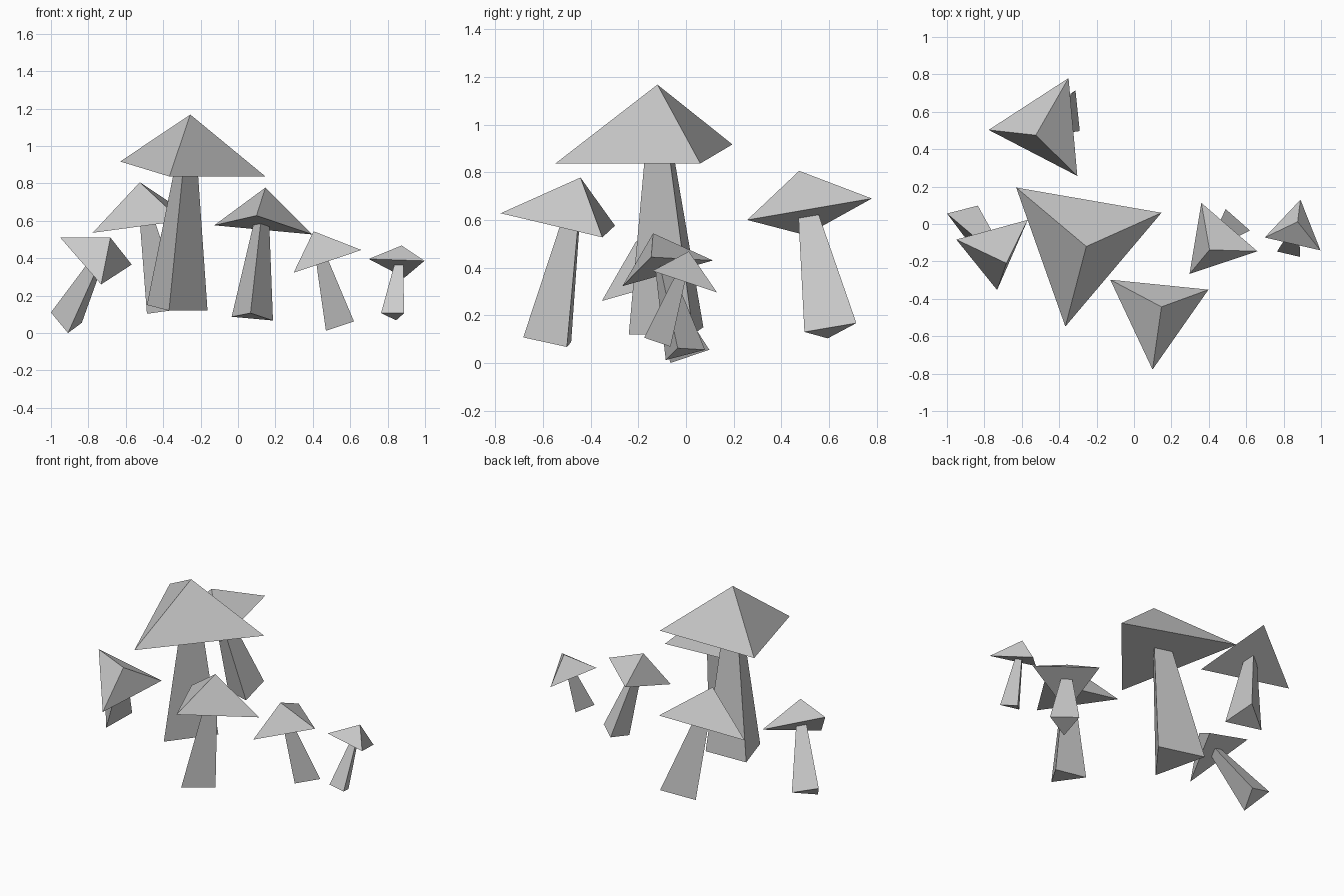
import bpy
from mathutils import Vector

STEM_TAPER = 0.39   # stem top size relative to its foot


def add_mesh(name, verts, faces):
    mesh = bpy.data.meshes.new(name)
    mesh.from_pydata(verts, [], faces)
    obj = bpy.data.objects.new(name, mesh)
    bpy.context.collection.objects.link(obj)
    # consistent outward normals
    bpy.context.view_layer.objects.active = obj
    obj.select_set(True)
    bpy.ops.object.mode_set(mode='EDIT')
    bpy.ops.mesh.select_all(action='SELECT')
    bpy.ops.mesh.normals_make_consistent(inside=False)
    bpy.ops.object.mode_set(mode='OBJECT')
    obj.select_set(False)
    return obj


def centre(points):
    return sum(points, Vector()) / len(points)


def mushroom(place, apex, rim, foot):
    """Three-sided pyramid cap on a tapered three-sided stem."""
    rim = [Vector(p) for p in rim]
    foot = [Vector(p) for p in foot]

    # cap: rim triangle rising to the apex, with a flat underside
    add_mesh("cap_" + place, rim + [Vector(apex)],
             [(0, 1, 2), (0, 1, 3), (1, 2, 3), (2, 0, 3)])

    # stem: the foot triangle shrinks towards the middle of the cap underside
    top = [centre(rim) + STEM_TAPER * (p - centre(foot)) for p in foot]
    add_mesh("stem_" + place, foot + top,
             [(0, 1, 2), (3, 4, 5), (0, 1, 4, 3), (1, 2, 5, 4), (2, 0, 3, 5)])


# tallest mushroom in the middle
mushroom("tall_middle", (-0.255, -0.12, 1.168),
         [(-0.63, 0.195, 0.917), (0.147, 0.06, 0.837), (-0.367, -0.548, 0.837)],
         [(-0.369, -0.24, 0.12), (-0.163, 0.03, 0.12), (-0.487, 0.073, 0.15)])

# back left mushroom
mushroom("back_left", (-0.525, 0.475, 0.806),
         [(-0.777, 0.503, 0.536), (-0.35, 0.78, 0.69), (-0.303, 0.257, 0.60)],
         [(-0.487, 0.595, 0.103), (-0.313, 0.715, 0.167), (-0.29, 0.497, 0.13)])

# front mushroom
mushroom("front", (0.147, -0.443, 0.778),
         [(-0.127, -0.298, 0.576), (0.398, -0.351, 0.527), (0.099, -0.778, 0.628)],
         [(0.067, -0.683, 0.107), (0.187, -0.50, 0.067), (-0.034, -0.482, 0.087)])

# small mushroom right of the middle
mushroom("inner_right", (0.404, -0.138, 0.544),
         [(0.36, 0.113, 0.43), (0.66, -0.146, 0.444), (0.297, -0.267, 0.322)],
         [(0.47, -0.085, 0.012), (0.62, -0.035, 0.062), (0.49, 0.08, 0.055)])

# smallest mushroom at the far right
mushroom("outer_right", (0.875, 0.012, 0.468),
         [(0.89, 0.13, 0.296), (0.997, -0.141, 0.386), (0.699, -0.072, 0.396)],
         [(0.765, -0.147, 0.107), (0.888, -0.176, 0.106), (0.845, -0.065, 0.068)])

# leaning mushroom at the far left
mushroom("far_left", (-0.682, -0.21, 0.51),
         [(-0.95, -0.083, 0.51), (-0.568, 0.022, 0.366), (-0.732, -0.353, 0.26)],
         [(-1.0, 0.056, 0.11), (-0.909, -0.065, 0.0), (-0.835, 0.098, 0.055)])
